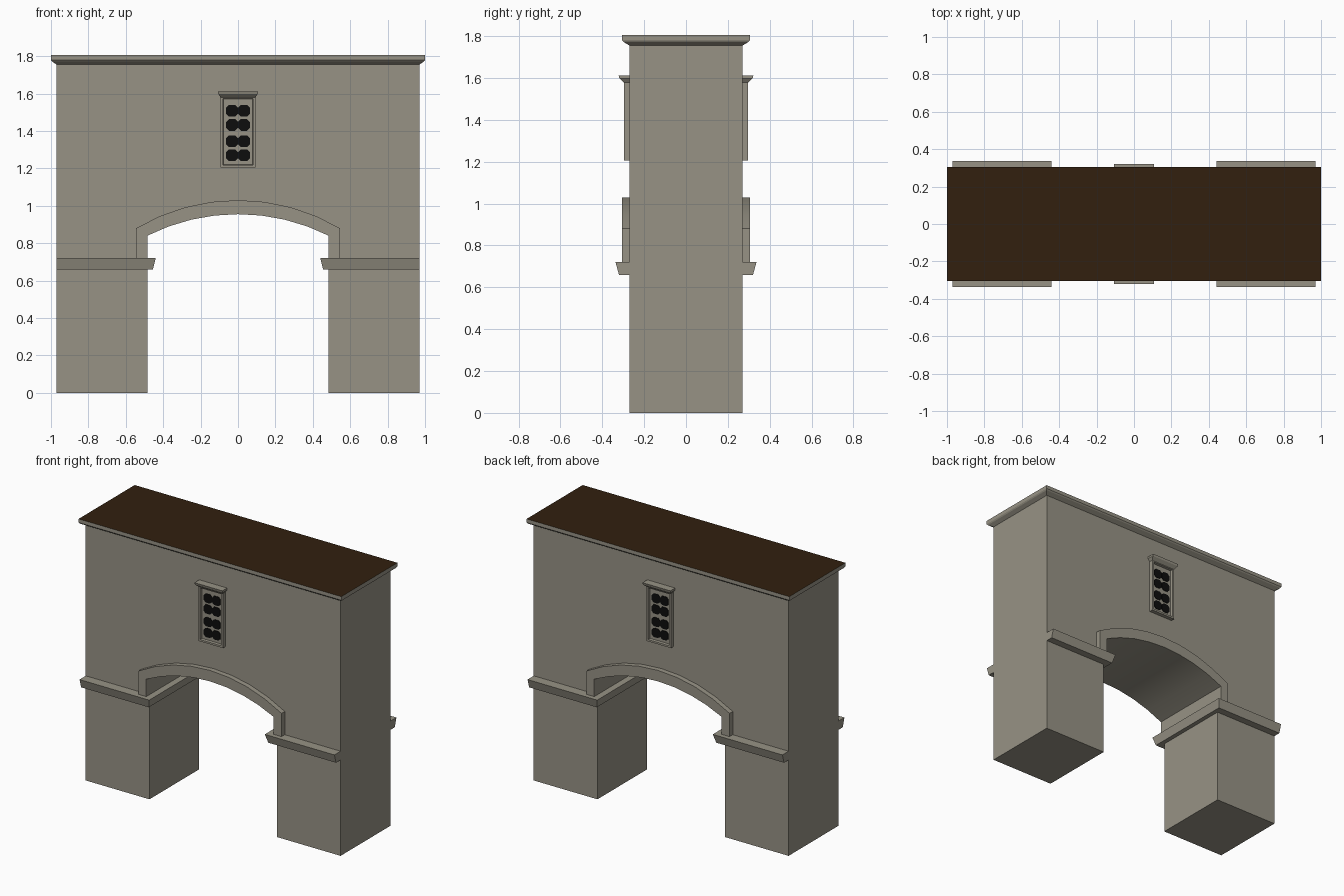
import bpy, bmesh, math

cube = bpy.data.objects.get("Cube")
if cube:
    bpy.data.objects.remove(cube, do_unlink=True)


def material(name, rgb):
    m = bpy.data.materials.new(name)
    m.use_nodes = True
    m.diffuse_color = (*rgb, 1)
    m.node_tree.nodes["Principled BSDF"].inputs["Base Color"].default_value = (*rgb, 1)
    return m


STONE = material("warm grey stone", (0.31, 0.29, 0.235))
ROOF = material("dark brown roof", (0.032, 0.0144, 0.0045))
GLASS = material("black glass", (0.004, 0.004, 0.004))


def finish(bm, name, *mats, smooth=False):
    bmesh.ops.recalc_face_normals(bm, faces=bm.faces)
    me = bpy.data.meshes.new(name)
    bm.to_mesh(me)
    bm.free()
    for m in mats:
        me.materials.append(m)
    ob = bpy.data.objects.new(name, me)
    bpy.context.collection.objects.link(ob)
    if smooth:
        bpy.ops.object.select_all(action='DESELECT')
        ob.select_set(True)
        bpy.context.view_layer.objects.active = ob
        bpy.ops.object.shade_smooth_by_angle(angle=math.radians(25))
    return ob


def prism(bm, profile, y0, y1):
    """Extrude an x-z outline from y0 to y1."""
    face = bm.faces.new([bm.verts.new((x, y0, z)) for x, z in profile])
    ext = bmesh.ops.extrude_face_region(bm, geom=[face])["geom"]
    verts = [g for g in ext if isinstance(g, bmesh.types.BMVert)]
    bmesh.ops.translate(bm, vec=(0, y1 - y0, 0), verts=verts)


def stack(bm, levels):
    """Join rectangles (x0, x1, y0, y1, z) into a moulded block."""
    rings = [[bm.verts.new(p) for p in ((a, c, z), (b, c, z), (b, d, z), (a, d, z))]
             for a, b, c, d, z in levels]
    for lo, hi in zip(rings, rings[1:]):
        for i in range(4):
            j = (i + 1) % 4
            bm.faces.new((lo[i], lo[j], hi[j], hi[i]))
    bm.faces.new(rings[0][::-1])
    return bm.faces.new(rings[-1])


def arc(half, spring, crown, n=8):
    """Segmental arch points from -x to +x."""
    rise = crown - spring
    r = (half ** 2 + rise ** 2) / (2 * rise)
    a = math.asin(half / r)
    angles = [a * (2 * i / n - 1) for i in range(n + 1)]
    return [(r * math.sin(t), crown - r + r * math.cos(t)) for t in angles]


W, D = 0.97, 0.27            # wall half width and half depth
HALF = 0.485                 # half width of the opening
inner = arc(HALF, 0.84, 0.955)
outer = arc(0.545, 0.88, 1.03)

# Wall with arched passage
bm = bmesh.new()
prism(bm, [(-W, 0), (-HALF, 0)] + inner + [(HALF, 0), (W, 0), (W, 1.77), (-W, 1.77)], -D, D)
finish(bm, "gate_wall", STONE, smooth=True)

# Cornice with the roof as its top face
bm = bmesh.new()
top = stack(bm, [(-x, x, -y, y, z) for x, y, z in
                 ((W, D, 1.755), (0.995, 0.298, 1.772), (1, 0.305, 1.78), (1, 0.305, 1.805))])
top.material_index = 1
finish(bm, "roof_cornice", STONE, ROOF)

# Impost mouldings on both piers
for side, s in (("left", 1), ("right", -1)):
    bm = bmesh.new()
    stack(bm, [(s * 0.455, s * W, -0.32, 0.32, 0.66), (s * 0.44, s * W, -0.337, 0.337, 0.72)])
    finish(bm, side + "_impost", STONE)

for side, s in (("front", -1), ("back", 1)):
    # Raised band around the arch
    bm = bmesh.new()
    band = [(-HALF, 0.72)] + inner + [(HALF, 0.72), (0.545, 0.72)] + outer[::-1] + [(-0.545, 0.72)]
    prism(bm, band, s * (D - 0.01), s * 0.305)
    finish(bm, side + "_arch_band", STONE, smooth=True)

    # Window frame with sunken panel
    bm = bmesh.new()
    stack(bm, [(-0.093, 0.093, s * 0.26, s * 0.297, z) for z in (1.205, 1.585)])
    bmesh.ops.recalc_face_normals(bm, faces=bm.faces)
    bm.normal_update()
    face = max(bm.faces, key=lambda f: f.normal.y * s)
    bmesh.ops.inset_region(bm, faces=[face], thickness=0.018)
    bmesh.ops.inset_region(bm, faces=[face], thickness=0.003, depth=-0.018)
    finish(bm, side + "_window_frame", STONE)

    # Window hood
    bm = bmesh.new()
    stack(bm, [(-x, x, s * 0.26, s * y, z) for x, y, z in
               ((0.092, 0.297, 1.578), (0.106, 0.318, 1.598), (0.106, 0.322, 1.612))])
    finish(bm, side + "_window_hood", STONE)

    # Eight panes with clipped corners
    bm = bmesh.new()
    for x in (-0.032, 0.032):
        for z in (1.27, 1.345, 1.432, 1.507):
            r, c = 0.031, 0.017
            corners = [(r, -c), (r, c), (c, r), (-c, r), (-r, c), (-r, -c), (-c, -r), (c, -r)]
            prism(bm, [(x + u, z + v) for u, v in corners], s * 0.277, s * 0.283)
    finish(bm, side + "_window_panes", GLASS)
